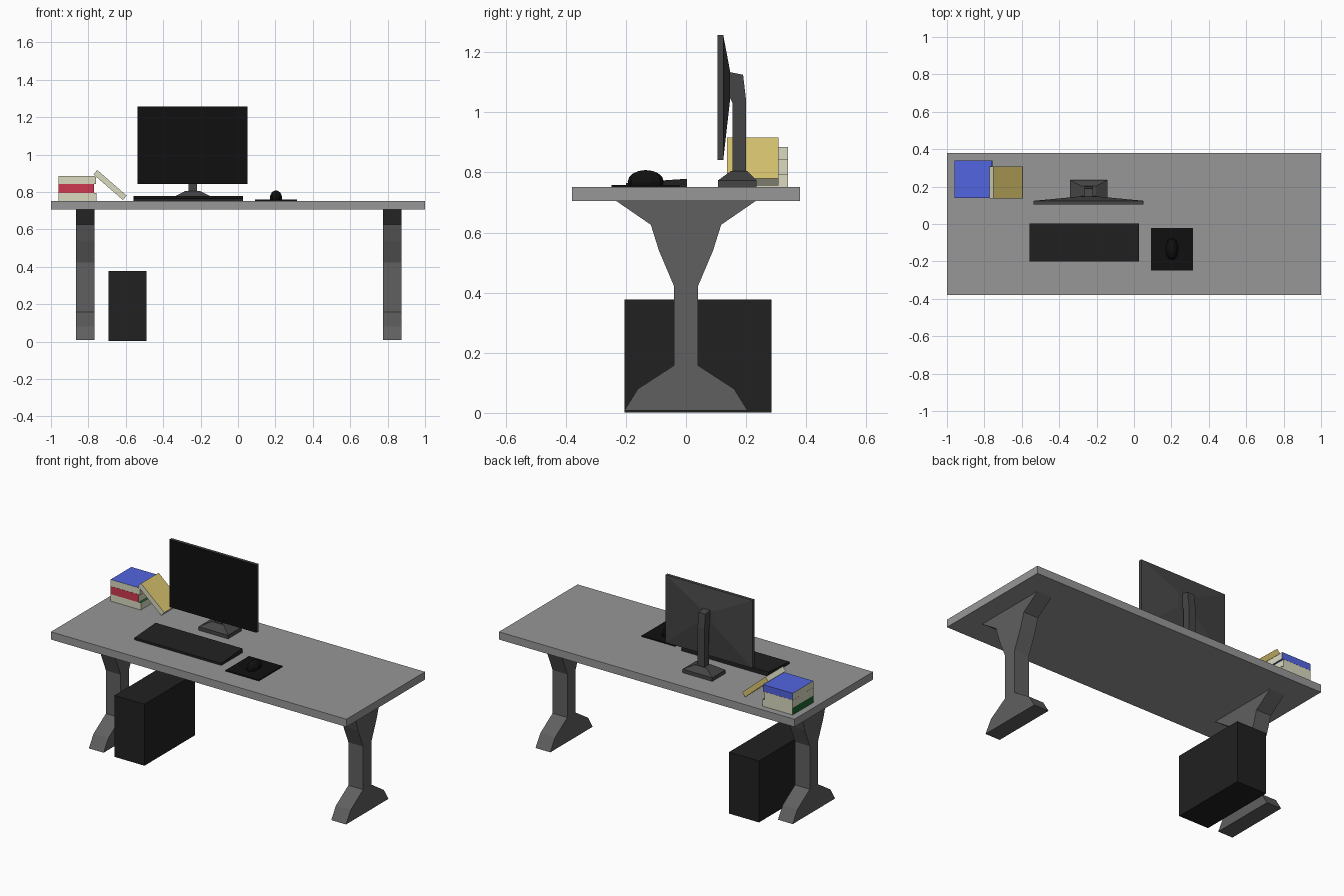
import bpy, bmesh
from math import radians
from mathutils import Matrix, Vector

if "Cube" in bpy.data.objects:
    bpy.data.objects.remove(bpy.data.objects["Cube"])


def material(name, *rgb):
    m = bpy.data.materials.new(name)
    m.diffuse_color = (*rgb, 1)
    m.use_nodes = True
    m.node_tree.nodes["Principled BSDF"].inputs["Base Color"].default_value = m.diffuse_color
    return m


TOP = material("desk_grey", 0.31, 0.31, 0.31)
METAL = material("leg_grey", 0.115, 0.115, 0.115)
DARK = material("dark_plastic", 0.06, 0.06, 0.06)
CASE = material("case_black", 0.015, 0.015, 0.015)
BLACK = material("black", 0.005, 0.005, 0.005)
PAGES = material("paper", 0.7, 0.7, 0.53)
RED = material("red_cover", 0.62, 0.04, 0.08)
GREEN = material("green_cover", 0.01, 0.13, 0.03)
BLUE = material("blue_cover", 0.085, 0.13, 0.75)
YELLOW = material("yellow_cover", 0.7, 0.56, 0.16)


def finish(name, bm, *mats):
    bmesh.ops.recalc_face_normals(bm, faces=bm.faces)
    me = bpy.data.meshes.new(name)
    bm.to_mesh(me)
    bm.free()
    for m in mats:
        me.materials.append(m)
    ob = bpy.data.objects.new(name, me)
    bpy.context.collection.objects.link(ob)
    return ob


def loft(name, sections, *mats):
    """Skin matching closed loops of points and cap both ends."""
    bm = bmesh.new()
    loops = [[bm.verts.new(p) for p in s] for s in sections]
    n = len(loops[0])
    for a, b in zip(loops, loops[1:]):
        for i in range(n):
            j = (i + 1) % n
            bm.faces.new((a[i], a[j], b[j], b[i]))
    bm.faces.new(loops[0])
    bm.faces.new(loops[-1])
    return finish(name, bm, *mats)


def rect_z(x0, x1, y0, y1, z):
    return [(x0, y0, z), (x1, y0, z), (x1, y1, z), (x0, y1, z)]


def rect_y(x0, x1, z0, z1, y):
    return [(x0, y, z0), (x1, y, z0), (x1, y, z1), (x0, y, z1)]


def box(name, x0, x1, y0, y1, z0, z1, mat):
    return loft(name, [rect_z(x0, x1, y0, y1, z0), rect_z(x0, x1, y0, y1, z1)], mat)


def prism(name, profile, x0, x1, mat):
    """Extrude a (y, z) profile along x."""
    return loft(name, [[(x, y, z) for y, z in profile] for x in (x0, x1)], mat)


def book(name, centre, size, spine, cover, tilt=0):
    """Box with coloured top, bottom and spine, and paper on the other sides."""
    bm = bmesh.new()
    bmesh.ops.create_cube(bm, size=1, matrix=Matrix.Diagonal((*size, 1)))
    bm.normal_update()
    for f in bm.faces:
        if abs(f.normal.z) > 0.9 or f.normal.dot(Vector(spine)) > 0.9:
            f.material_index = 1
    ob = finish(name, bm, PAGES, cover)
    ob.location = centre
    ob.rotation_euler = (0, radians(tilt), 0)


# desk
box("desk_top", -1, 1, -0.38, 0.38, 0.705, 0.752, TOP)
half = [(0.205, 0.008), (0.16, 0.08), (0.04, 0.158), (0.04, 0.422),
        (0.09, 0.54), (0.117, 0.626), (0.232, 0.705)]
leg_profile = half + [(-y, z) for y, z in reversed(half)]
prism("left_leg", leg_profile, -0.866, -0.766, METAL)
prism("right_leg", leg_profile, 0.775, 0.875, METAL)

# computer case
box("computer_case", -0.693, -0.49, -0.204, 0.284, 0.002, 0.378, CASE)

# monitor: thin panel with a shallow pyramid back
CX = -0.242
panel = loft("monitor_screen", [
    rect_y(CX - 0.294, CX + 0.294, 0.842, 1.257, 0.105),
    rect_y(CX - 0.294, CX + 0.294, 0.842, 1.257, 0.124),
    rect_y(CX - 0.05, CX + 0.05, 1.045, 1.135, 0.147)], DARK, BLACK)
for f in panel.data.polygons:
    if f.normal.y < -0.9:
        f.material_index = 1
prism("monitor_neck", [(0.155, 0.795), (0.2, 0.795), (0.2, 1.04), (0.19, 1.125),
                       (0.145, 1.134), (0.145, 1.05), (0.155, 1.03)],
      CX - 0.023, CX + 0.023, DARK)
loft("monitor_base", [
    rect_z(CX - 0.1, CX + 0.1, 0.107, 0.235, 0.751),
    rect_z(CX - 0.1, CX + 0.1, 0.107, 0.235, 0.774),
    rect_z(CX - 0.04, CX + 0.04, 0.15, 0.203, 0.805)], DARK)

# keyboard wedge, mouse mat and mouse
prism("keyboard", [(-0.2, 0.751), (0.003, 0.751), (0.003, 0.779), (-0.2, 0.765)],
      -0.56, 0.027, CASE)
box("mouse_mat", 0.09, 0.315, -0.248, -0.022, 0.751, 0.759, BLACK)
bm = bmesh.new()
bmesh.ops.create_uvsphere(bm, u_segments=10, v_segments=8, radius=1,
                          matrix=Matrix.Translation((0.203, -0.134, 0.769))
                          @ Matrix.Diagonal((0.034, 0.06, 0.039, 1)))
bmesh.ops.bisect_plane(bm, geom=bm.verts[:] + bm.edges[:] + bm.faces[:],
                       plane_co=(0, 0, 0.757), plane_no=(0, 0, 1), clear_inner=True)
bmesh.ops.holes_fill(bm, edges=[e for e in bm.edges if e.is_boundary])
finish("mouse", bm, BLACK)

# stacked books and one leaning on them
book("bottom_book", (-0.858, 0.24, 0.773), (0.204, 0.2, 0.044), (-1, 0, 0), GREEN)
book("middle_book", (-0.865, 0.24, 0.819), (0.19, 0.2, 0.048), (0, -1, 0), RED)
book("top_book", (-0.86, 0.24, 0.864), (0.2, 0.2, 0.041), (0, 1, 0), BLUE)
book("leaning_book", (-0.684, 0.222, 0.837), (0.208, 0.17, 0.031), (0, 1, 0), YELLOW, 41)
